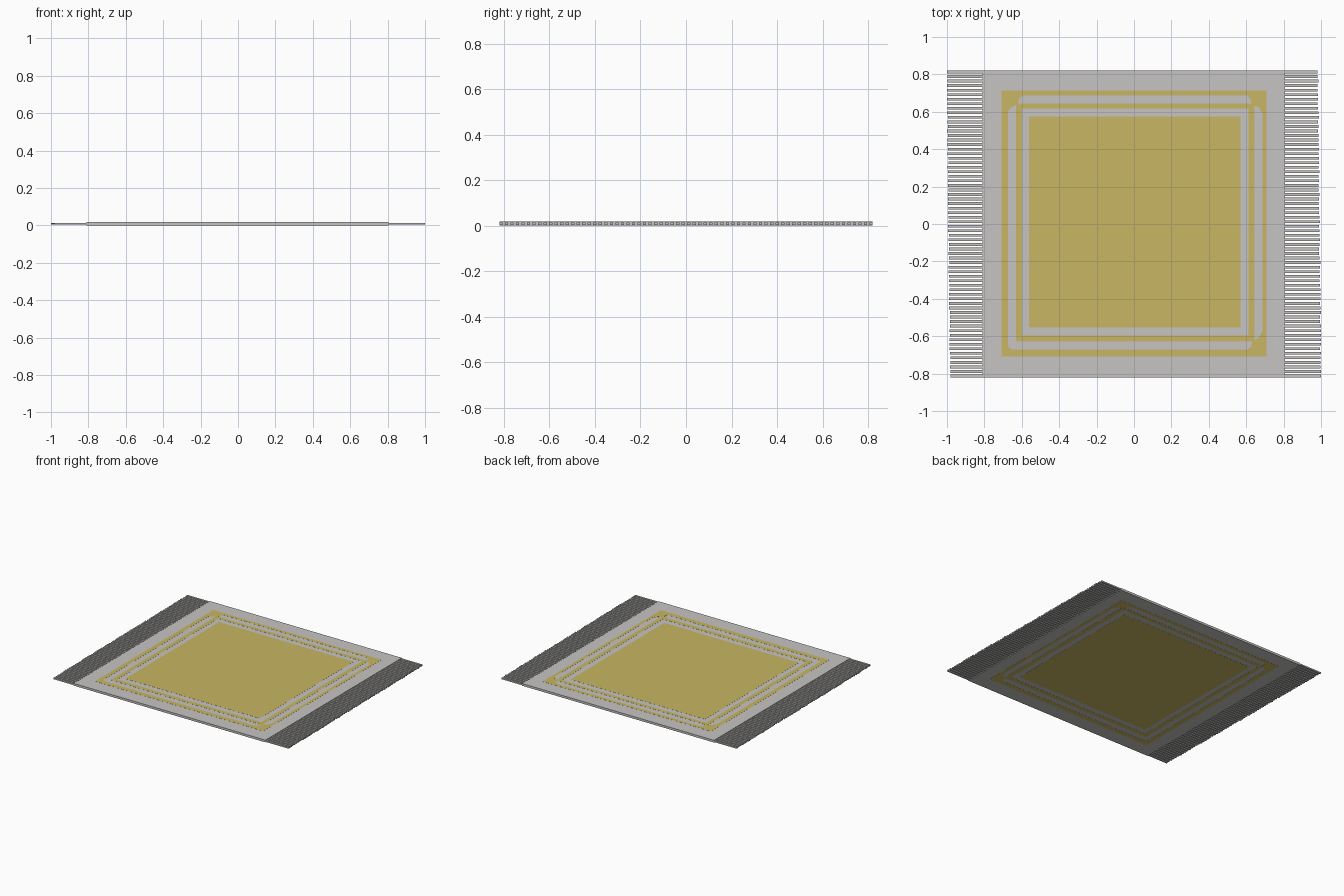
import bpy, bmesh, random
from mathutils import Matrix, Vector

if "Cube" in bpy.data.objects:
    bpy.data.objects.remove(bpy.data.objects["Cube"])

random.seed(4)
TOP = 0.018          # rug thickness
SKIN = 0.0006        # how far the woven pattern stands proud of the grey cloth


def material(name, rgb):
    m = bpy.data.materials.new(name)
    m.diffuse_color = (*rgb, 1)
    m.use_nodes = True
    m.node_tree.nodes["Principled BSDF"].inputs["Base Color"].default_value = m.diffuse_color
    return m


GREY = material("warm_grey", (0.57, 0.56, 0.55))
GOLD = material("mustard_gold", (0.58, 0.47, 0.125))


def add_box(bm, x0, x1, y0, y1, z0, z1):
    size = Vector((x1 - x0, y1 - y0, z1 - z0))
    mid = Vector((x0 + x1, y0 + y1, z0 + z1)) / 2
    bmesh.ops.create_cube(bm, size=1, matrix=Matrix.Translation(mid) @ Matrix.Diagonal((*size, 1)))


def boxes(name, mat, specs):
    bm = bmesh.new()
    for s in specs:
        add_box(bm, *s)
    me = bpy.data.meshes.new(name)
    bm.to_mesh(me)
    bm.free()
    me.materials.append(mat)
    ob = bpy.data.objects.new(name, me)
    bpy.context.collection.objects.link(ob)


def rect(x0, x1, y0, y1):
    return [(x0, y0), (x1, y0), (x1, y1), (x0, y1)]


def plate(name, mat, outlines):
    """Flat plate through the whole rug; inner outlines become holes."""
    cu = bpy.data.curves.new(name, 'CURVE')
    cu.dimensions = '2D'
    cu.fill_mode = 'BOTH'
    cu.extrude = TOP / 2
    for pts in outlines:
        sp = cu.splines.new('POLY')
        sp.points.add(len(pts) - 1)
        for p, (x, y) in zip(sp.points, pts):
            p.co = (x, y, 0, 1)
        sp.use_cyclic_u = True
    cu.materials.append(mat)
    ob = bpy.data.objects.new(name, cu)
    ob.location.z = TOP / 2
    bpy.context.collection.objects.link(ob)
    bpy.ops.object.select_all(action='DESELECT')
    ob.select_set(True)
    bpy.context.view_layer.objects.active = ob
    bpy.ops.object.convert(target='MESH')


# grey cloth
boxes("rug_cloth", GREY, [(-0.81, 0.805, -0.82, 0.82, SKIN, TOP - SKIN)])

# gold centre field
plate("centre_field", GOLD, [rect(-0.562, 0.57, -0.553, 0.575)])

# gold border, with grey slits showing between its two bands
top_slit = [(-0.62, 0.644), (0.628, 0.644), (0.624, 0.665), (0.608, 0.687),
            (-0.595, 0.687), (-0.613, 0.672)]
right_slit = [(0.645, -0.62), (0.664, -0.61), (0.686, -0.575), (0.686, 0.59),
              (0.67, 0.622), (0.645, 0.632)]
corner_slit = [(-0.632, -0.628), (0.632, -0.628), (0.628, -0.655), (0.608, -0.671),
               (-0.65, -0.671), (-0.67, -0.66), (-0.675, -0.64), (-0.675, 0.60),
               (-0.66, 0.62), (-0.632, 0.637)]
plate("border_bands", GOLD, [rect(-0.709, 0.709, -0.709, 0.713),
                             top_slit, right_slit, corner_slit,
                             rect(-0.60, 0.613, -0.596, 0.617)])

# fringe strands at both ends, slightly uneven in length
COUNT = 68
WIDTH = 0.0145
STEP = (1.64 - WIDTH) / (COUNT - 1)
for side, name in ((-1, "left_fringe"), (1, "right_fringe")):
    strands = []
    for i in range(COUNT):
        y = -0.82 + i * STEP
        t = i / (COUNT - 1)
        longer = t if side < 0 else 1 - t
        tip = min(1.0, 0.983 + 0.017 * longer + random.uniform(-0.003, 0.003))
        if longer == 1:
            tip = 1.0
        x0, x1 = sorted((side * 0.80, side * tip))
        strands.append((x0, x1, y, y + WIDTH, 0.004, 0.014))
    boxes(name, GREY, strands)
